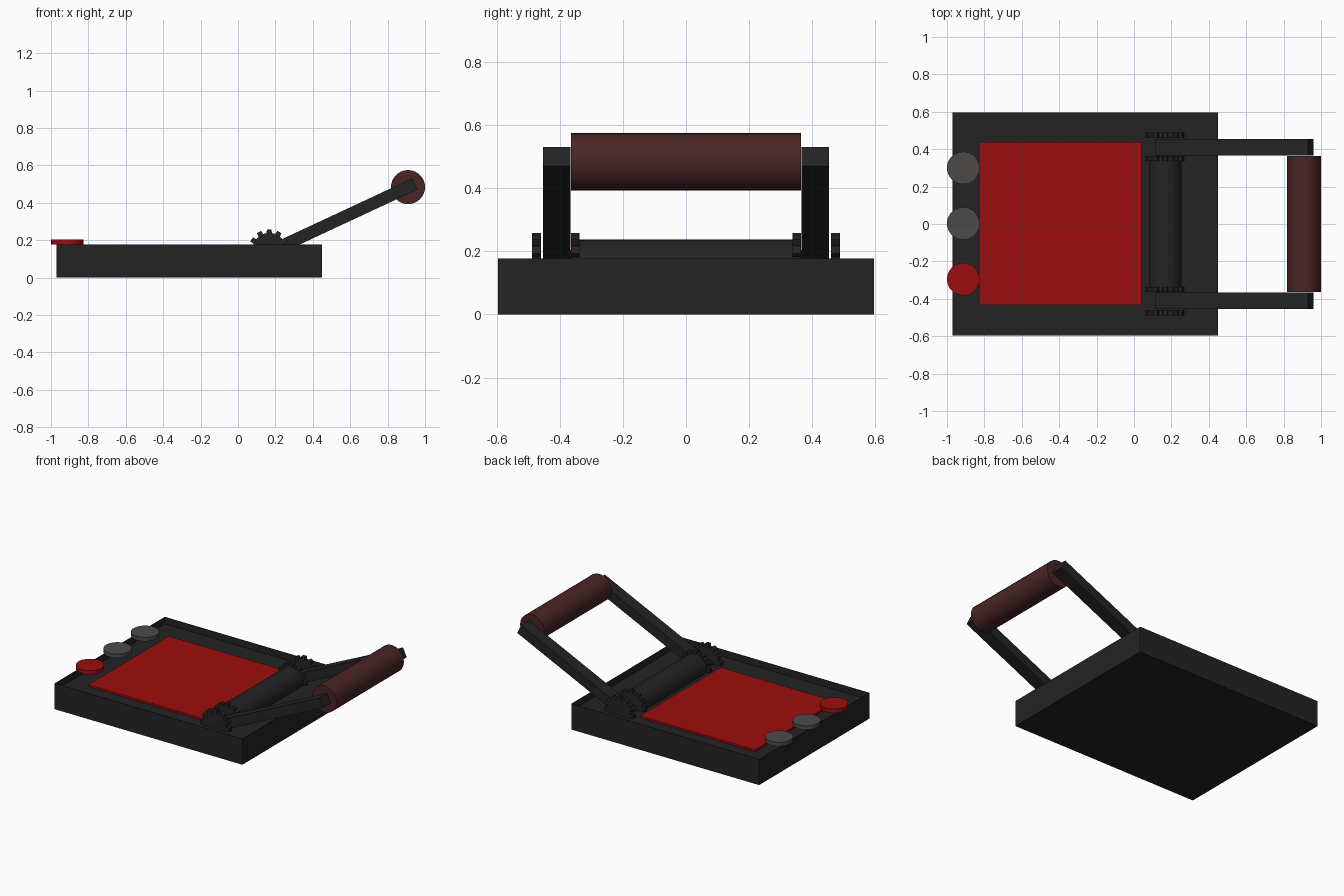
import bpy, bmesh, math
from mathutils import Matrix

if "Cube" in bpy.data.objects:
    bpy.data.objects.remove(bpy.data.objects["Cube"])


def material(name, rgb):
    m = bpy.data.materials.new(name)
    m.diffuse_color = (*rgb, 1)
    m.use_nodes = True
    m.node_tree.nodes["Principled BSDF"].inputs["Base Color"].default_value = m.diffuse_color
    return m


DARK = material("charcoal", (0.017, 0.017, 0.017))
RED = material("red", (0.33, 0.004, 0.004))
GREY = material("grey", (0.075, 0.07, 0.068))
WOOD = material("dark_brown", (0.068, 0.018, 0.018))


def finish(name, bm, mat, smooth=False):
    bmesh.ops.recalc_face_normals(bm, faces=bm.faces)
    mesh = bpy.data.meshes.new(name)
    bm.to_mesh(mesh)
    bm.free()
    mesh.materials.append(mat)
    ob = bpy.data.objects.new(name, mesh)
    bpy.context.collection.objects.link(ob)
    if smooth:
        bpy.ops.object.select_all(action='DESELECT')
        ob.select_set(True)
        bpy.context.view_layer.objects.active = ob
        bpy.ops.object.shade_smooth_by_angle(angle=math.radians(35))
    return ob


def box_mesh(centre, size, tilt=0):
    bm = bmesh.new()
    mat = (Matrix.Translation(centre) @ Matrix.Rotation(-tilt, 4, 'Y')
           @ Matrix.Diagonal((*size, 1)))
    bmesh.ops.create_cube(bm, size=1, matrix=mat)
    return bm


def cylinder(name, centre, radius, depth, mat, along_y=False):
    bm = bmesh.new()
    turn = Matrix.Rotation(math.pi / 2, 4, 'X') if along_y else Matrix()
    bmesh.ops.create_cone(bm, cap_ends=True, segments=32, radius1=radius,
                          radius2=radius, depth=depth,
                          matrix=Matrix.Translation(centre) @ turn)
    return finish(name, bm, mat, smooth=True)


def gear(name, cx, cz, y0, y1, teeth=12, outer=0.11, root=0.09):
    bm = bmesh.new()
    step = 2 * math.pi / teeth
    verts = []
    for i in range(teeth):
        a = math.pi / 2 + i * step
        for off, r in ((-0.3, root), (-0.22, outer), (0.22, outer), (0.3, root)):
            t = a + off * step
            verts.append(bm.verts.new((cx + r * math.cos(t), y0, cz + r * math.sin(t))))
    face = bm.faces.new(verts)
    ext = bmesh.ops.extrude_face_region(bm, geom=[face], use_keep_orig=True)
    new = [g for g in ext["geom"] if isinstance(g, bmesh.types.BMVert)]
    bmesh.ops.translate(bm, verts=new, vec=(0, y1 - y0, 0))
    finish(name, bm, DARK)


# Tray base: box with a thin rim and sunken floor
bm = box_mesh((-0.26, 0, 0.0885), (1.42, 1.19, 0.177))
bm.faces.ensure_lookup_table()
top = max(bm.faces, key=lambda f: f.calc_center_median().z)
bmesh.ops.inset_region(bm, faces=[top], thickness=0.004)
ext = bmesh.ops.extrude_face_region(bm, geom=[top])
bmesh.ops.translate(bm, vec=(0, 0, -0.047),
                    verts=[g for g in ext["geom"] if isinstance(g, bmesh.types.BMVert)])
if top.is_valid:
    bmesh.ops.delete(bm, geom=[top], context='FACES_ONLY')
finish("tray_base", bm, DARK)

# Red work plate on the floor
finish("work_plate", box_mesh((-0.395, 0.003, 0.136), (0.87, 0.87, 0.014)), RED)

# Round buttons along the left edge
for label, y, mat in (("front", -0.295, RED), ("middle", 0.003, GREY), ("back", 0.3, GREY)):
    cylinder("button_" + label, (-0.913, y, 0.191), 0.087, 0.027, mat)

# Hinge roller
HX, HZ = 0.167, 0.149
cylinder("hinge_roller", (HX, 0, HZ), 0.088, 0.69, DARK, along_y=True)

# Arms with a gear on each side
tilt = math.radians(25)
x0, z0, x1, z1 = 0.125, 0.118, 0.945, 0.50
for side, label in ((-1, "front"), (1, "back")):
    finish("arm_" + label,
           box_mesh(((x0 + x1) / 2, side * 0.41, (z0 + z1) / 2),
                    (math.hypot(x1 - x0, z1 - z0), 0.087, 0.066), tilt), DARK)
    gear("inner_gear_" + label, HX, HZ, side * 0.337, side * 0.364)
    gear("outer_gear_" + label, HX, HZ, side * 0.459, side * 0.488)

# Handle grip between the arms
cylinder("handle_grip", (0.909, 0, 0.484), 0.091, 0.728, WOOD, along_y=True)
